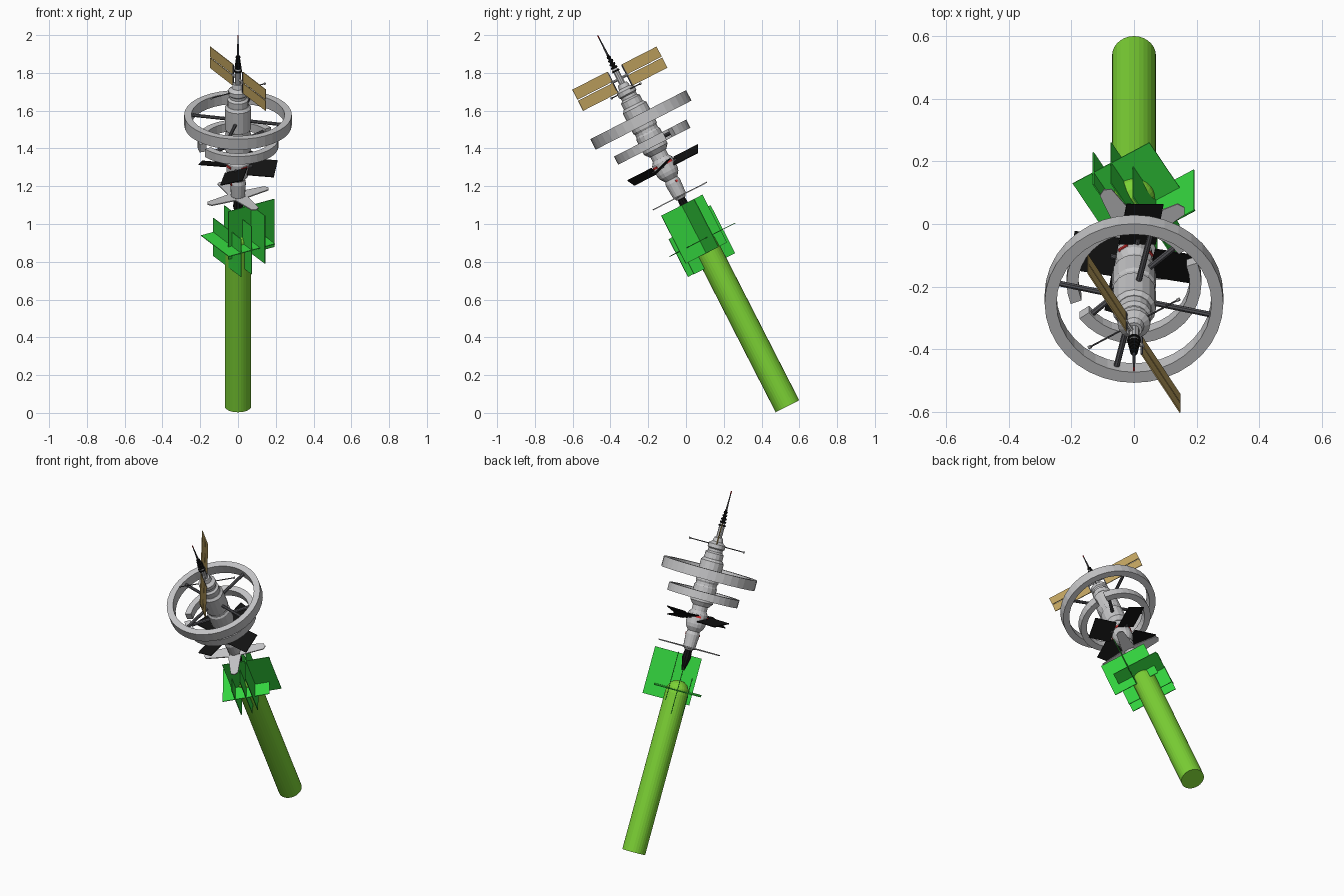
import bpy, bmesh
from math import radians, cos, sin, pi
from mathutils import Matrix, Vector

if "Cube" in bpy.data.objects:
    bpy.data.objects.remove(bpy.data.objects["Cube"])

# Everything is built along a local z axis, then leaned forward as a whole
LEAN = Matrix.Translation((0, 0.537, 0.035)) @ Matrix.Rotation(radians(27.1), 4, 'X')


def material(name, rgb):
    m = bpy.data.materials.new(name)
    m.use_nodes = True
    colour = (*rgb, 1)
    m.diffuse_color = colour
    m.node_tree.nodes["Principled BSDF"].inputs["Base Color"].default_value = colour
    return m


HULL = material("hull grey", (0.55, 0.55, 0.56))
DARK = material("strut grey", (0.09, 0.09, 0.1))
BLACK = material("black", (0.006, 0.006, 0.006))
GOLD = material("panel gold", (0.55, 0.38, 0.12))
RED = material("lamp red", (0.7, 0.03, 0.03))
LIME = material("tube lime", (0.2, 0.64, 0.035))
GREEN = material("sheet green", (0.035, 0.68, 0.05))


def finish(name, bm, mat, smooth=False):
    bmesh.ops.recalc_face_normals(bm, faces=bm.faces)
    bm.transform(LEAN)
    mesh = bpy.data.meshes.new(name)
    bm.to_mesh(mesh)
    bm.free()
    mesh.materials.append(mat)
    for p in mesh.polygons:
        p.use_smooth = smooth and len(p.vertices) == 4
    ob = bpy.data.objects.new(name, mesh)
    bpy.context.collection.objects.link(ob)
    return ob


def turned(name, profile, mat, sides=16):
    """Solid of revolution from (radius, height) points, capped at both ends."""
    bm = bmesh.new()
    loops = [[bm.verts.new((r * cos(2 * pi * i / sides), r * sin(2 * pi * i / sides), z))
              for i in range(sides)] for r, z in profile]
    for a, b in zip(loops, loops[1:]):
        for i in range(sides):
            j = (i + 1) % sides
            bm.faces.new((a[i], a[j], b[j], b[i]))
    bm.faces.new(loops[0])
    bm.faces.new(loops[-1])
    return finish(name, bm, mat)


def hoop(name, inner, outer, z, height, mat, start=0, sweep=360, steps=36):
    """Rectangular-section ring, or an arc with closed ends."""
    bm = bmesh.new()
    full = sweep == 360
    corners = [(inner, -height / 2), (outer, -height / 2), (outer, height / 2), (inner, height / 2)]
    sections = []
    for i in range(steps if full else steps + 1):
        a = radians(start + sweep * i / steps)
        sections.append([bm.verts.new((r * cos(a), r * sin(a), z + h)) for r, h in corners])
    pairs = list(zip(sections, sections[1:]))
    if full:
        pairs.append((sections[-1], sections[0]))
    else:
        bm.faces.new(sections[0])
        bm.faces.new(sections[-1])
    for a, b in pairs:
        for k in range(4):
            m = (k + 1) % 4
            bm.faces.new((a[k], a[m], b[m], b[k]))
    return finish(name, bm, mat)


def block(name, size, centre, mat, angle=0, pitch=0):
    """Box placed at centre, pitched on its length, then swung round the axis."""
    bm = bmesh.new()
    bmesh.ops.create_cube(bm, size=1)
    bm.transform(Matrix.Rotation(radians(angle), 4, 'Z') @ Matrix.Translation(centre)
                 @ Matrix.Rotation(radians(pitch), 4, 'X') @ Matrix.Diagonal((*size, 1)))
    return finish(name, bm, mat)


def rod(name, r_in, r_out, z, angle, radius, mat):
    bm = bmesh.new()
    bmesh.ops.create_cone(bm, cap_ends=True, segments=8, radius1=radius, radius2=radius,
                          depth=r_out - r_in)
    bm.transform(Matrix.Rotation(radians(angle), 4, 'Z')
                 @ Matrix.Translation(((r_in + r_out) / 2, 0, z))
                 @ Matrix.Rotation(pi / 2, 4, 'Y'))
    return finish(name, bm, mat)


# Long tail tube with rounded top
turned("tail_tube", [(0.07, 0), (0.07, 0.97), (0.064, 1.005), (0.048, 1.03), (0.025, 1.045)],
       LIME, 28)

# Crossed green sheets, all sharing one turn about the axis
TURN = 31
SIDE = 0.285
THIN = 0.004
block("cross_sheet", (SIDE, SIDE, THIN), (0, 0, 0.99), GREEN, TURN)
block("middle_sheet", (THIN, SIDE, SIDE), (0, 0, 0.99), GREEN, TURN)
block("right_sheet", (THIN, SIDE, SIDE), (0.053, -0.047, 1.06), GREEN, TURN)
block("front_sheet", (SIDE, THIN, SIDE), (0.053, -0.047, 1.06), GREEN, TURN)
block("left_sheet", (THIN, SIDE, 0.225), (-0.066, 0, 0.962), GREEN, TURN)

# Dark spike under the station
turned("lower_spike", [(0.008, 1.11), (0.018, 1.15), (0.026, 1.19), (0.02, 1.25)], BLACK, 10)

# Four tapered fins
for k in range(4):
    bm = bmesh.new()
    outline = [(0.03, -0.04), (0.175, -0.022), (0.187, 0), (0.175, 0.022), (0.03, 0.04)]
    face = bm.faces.new([bm.verts.new((x, y, 1.247)) for x, y in outline])
    top = bmesh.ops.extrude_face_region(bm, geom=[face])["geom"]
    bmesh.ops.translate(bm, vec=(0, 0, 0.006),
                        verts=[g for g in top if isinstance(g, bmesh.types.BMVert)])
    bm.transform(Matrix.Rotation(radians(TURN + 90 * k), 4, 'Z'))
    finish("lower_fin_%d" % k, bm, HULL)

# Stepped hull
turned("lower_hull", [(0.025, 1.235), (0.037, 1.255), (0.042, 1.33), (0.036, 1.35), (0.055, 1.375),
                      (0.06, 1.395), (0.06, 1.455), (0.046, 1.475), (0.046, 1.51)], HULL, 16)
turned("main_hull", [(0.05, 1.505), (0.07, 1.53), (0.07, 1.62), (0.064, 1.63), (0.064, 1.645),
                     (0.07, 1.655), (0.07, 1.775), (0.058, 1.79)], HULL, 16)
turned("upper_hull", [(0.056, 1.785), (0.056, 1.825), (0.044, 1.835), (0.044, 1.85), (0.052, 1.857),
                      (0.052, 1.88), (0.032, 1.895), (0.026, 1.92)], HULL, 16)
turned("neck", [(0.017, 1.91), (0.017, 2.0), (0.01, 2.02)], HULL, 10)

# Pitched black wings and red lamps on the hub
for k in range(4):
    a = -10 + 90 * k
    block("wing_%d" % k, (0.145, 0.125, 0.005), (0.13, 0, 1.43), BLACK, a, 18)
    rod("wing_strut_%d" % k, 0.04, 0.075, 1.43, a, 0.008, DARK)
    block("hub_lamp_%d" % k, (0.006, 0.035, 0.012), (0.06, 0, 1.44), RED, a + 45)
for k in range(2):
    block("lower_lamp_%d" % k, (0.006, 0.012, 0.012), (0.041, 0, 1.33), RED, TURN + 180 * k)

# Split inner ring
for k in range(2):
    start = 36 + 180 * k
    hoop("inner_arc_%d" % k, 0.178, 0.215, 1.571, 0.048, HULL, start, 164, 16)
    rod("inner_spoke_%d" % k, 0.05, 0.18, 1.571, start + 6, 0.01, DARK)

# Outer ring with four spokes
hoop("outer_ring", 0.247, 0.285, 1.703, 0.062, HULL)
for k in range(4):
    rod("outer_spoke_%d" % k, 0.06, 0.25, 1.703, -13 + 90 * k, 0.0095, DARK)

# Side aerials
for k in range(2):
    rod("side_aerial_%d" % k, 0.02, 0.168, 1.875, TURN + 180 * k, 0.003, DARK)
    rod("aerial_tip_%d" % k, 0.16, 0.17, 1.875, TURN + 180 * k, 0.006, HULL)

# Gold solar panels, two strips per side on a boom
for k in range(2):
    a = -59.5 + 180 * k
    rod("panel_boom_%d" % k, 0.0, 0.055, 1.948, a, 0.007, HULL)
    for z in (1.915, 1.981):
        block("solar_panel_%d" % k, (0.24, 0.004, 0.06), (0.17, 0, z), GOLD, a)
    block("panel_root_%d" % k, (0.006, 0.006, 0.12), (0.05, 0, 1.948), DARK, a)

# Black ribbed spire, needle and red tip
ribs = []
for i in range(5):
    z = 1.99 + 0.02 * i
    w = 0.022 - 0.0025 * i
    ribs += [(w, z), (w, z + 0.009), (w * 0.6, z + 0.01), (w * 0.6, z + 0.019)]
turned("ribbed_spire", ribs, BLACK, 10)
turned("needle", [(0.006, 2.08), (0.003, 2.19)], DARK, 8)
turned("needle_tip", [(0.004, 2.188), (0.003, 2.206)], RED, 8)
